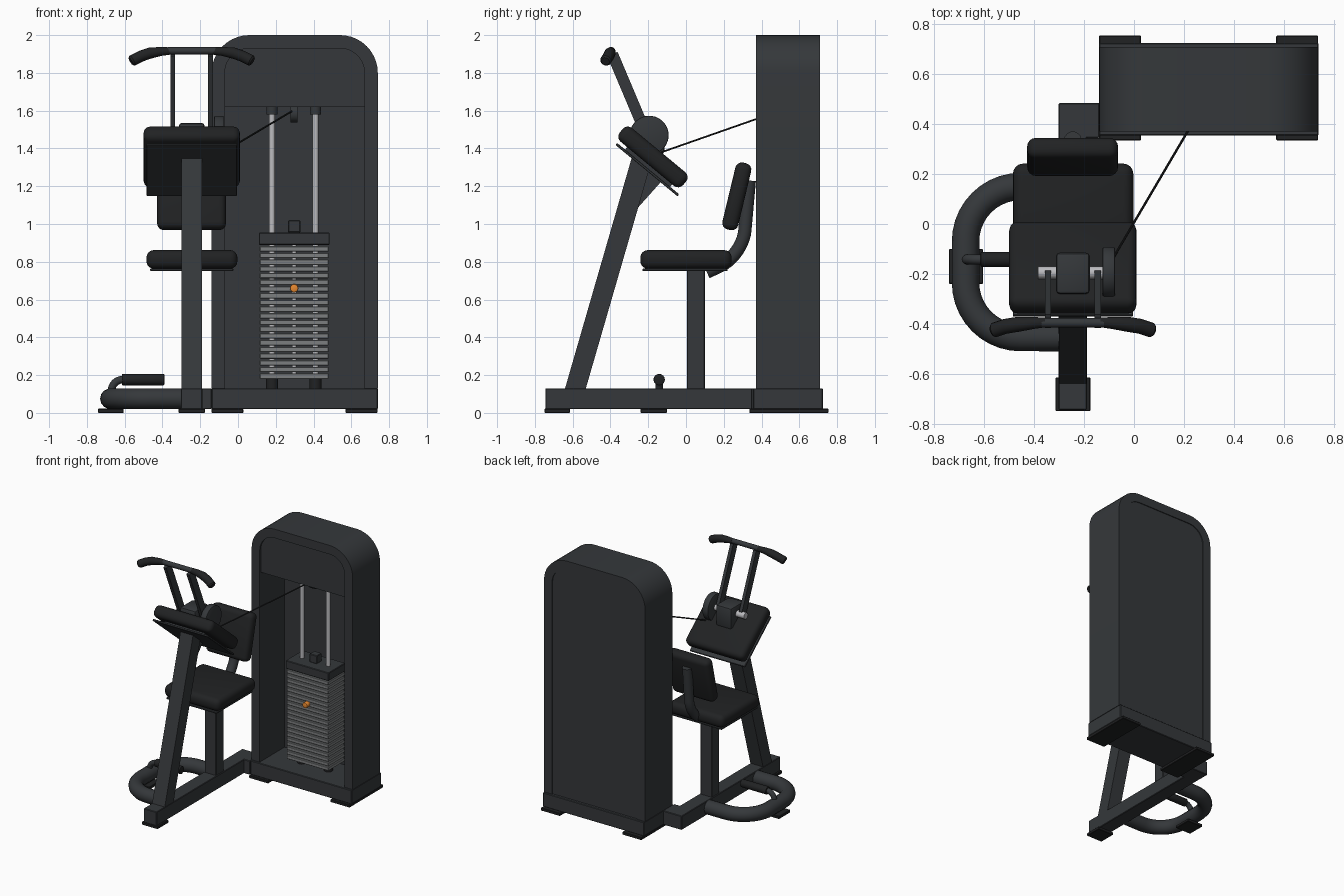
import bpy, bmesh, math
from mathutils import Vector, Matrix

if "Cube" in bpy.data.objects:
    bpy.data.objects.remove(bpy.data.objects["Cube"])

def mat(name, c):
    m = bpy.data.materials.new(name)
    m.diffuse_color = (*c, 1)
    m.use_nodes = True
    m.node_tree.nodes["Principled BSDF"].inputs["Base Color"].default_value = m.diffuse_color
    return m

FRAME = mat("frame_paint", (0.035, 0.039, 0.043))
PAD = mat("black_vinyl", (0.015, 0.016, 0.017))
STEEL = mat("steel", (0.50, 0.50, 0.52))
IRON = mat("weight_grey", (0.20, 0.21, 0.215))
ORANGE = mat("orange", (0.80, 0.25, 0.03))
CX = -0.245                                   # centre line of the seat unit

def finish(name, bm, m):
    bmesh.ops.recalc_face_normals(bm, faces=bm.faces)
    me = bpy.data.meshes.new(name)
    bm.to_mesh(me)
    bm.free()
    ob = bpy.data.objects.new(name, me)
    bpy.context.collection.objects.link(ob)
    me.materials.append(m)
    return ob

def box(name, x, y, z, m=FRAME, bevel=0.004, seg=1, tilt=0):
    """Box from (min, max) ranges, bevelled, tilted about its own x axis."""
    bm = bmesh.new()
    bmesh.ops.create_cube(bm, size=1)
    bmesh.ops.scale(bm, vec=(x[1] - x[0], y[1] - y[0], z[1] - z[0]), verts=bm.verts)
    if bevel:
        bmesh.ops.bevel(bm, geom=bm.edges[:], offset=bevel, segments=seg,
                        profile=0.5, affect='EDGES')
    ob = finish(name, bm, m)
    ob.location = (sum(x) / 2, sum(y) / 2, sum(z) / 2)
    ob.rotation_euler.x = math.radians(tilt)
    return ob

def cyl(name, a, b, r, m=FRAME, sides=24, bevel=0.0):
    """Cylinder between two points."""
    a, b = Vector(a), Vector(b)
    bm = bmesh.new()
    bmesh.ops.create_cone(bm, cap_ends=True, segments=sides, radius1=r, radius2=r,
                          depth=(b - a).length)
    if bevel:
        rim = [e for e in bm.edges if abs(e.verts[0].co.z - e.verts[1].co.z) < 1e-5]
        bmesh.ops.bevel(bm, geom=rim, offset=bevel, segments=2, profile=0.5, affect='EDGES')
    rot = Vector((0, 0, 1)).rotation_difference(b - a).to_matrix().to_4x4()
    bm.transform(Matrix.Translation((a + b) / 2) @ rot)
    return finish(name, bm, m)

def prism(name, yz, x0, x1, m=FRAME):
    """Side profile in y, z extruded across x."""
    bm = bmesh.new()
    f = bm.faces.new([bm.verts.new((x0, y, z)) for y, z in yz])
    ext = bmesh.ops.extrude_face_region(bm, geom=[f])
    bmesh.ops.translate(bm, vec=(x1 - x0, 0, 0),
                        verts=[v for v in ext["geom"] if isinstance(v, bmesh.types.BMVert)])
    return finish(name, bm, m)

def tube(name, pts, r, fillet=0.0, m=FRAME, radii=None):
    """Round tube along a path whose corners are filleted."""
    pts = [Vector(p) for p in pts]
    path = [pts[0]]
    for p, c, n in zip(pts, pts[1:], pts[2:]):
        if not fillet:
            path.append(c)
            continue
        a = c + (p - c).normalized() * fillet
        b = c + (n - c).normalized() * fillet
        for i in range(11):
            t = i / 10 * math.pi / 2          # elliptical corner
            path.append(c + (a - c) * (1 - math.sin(t)) + (b - c) * (1 - math.cos(t)))
    path.append(pts[-1])
    cu = bpy.data.curves.new(name, 'CURVE')
    cu.dimensions = '3D'
    cu.bevel_depth, cu.bevel_resolution, cu.use_fill_caps = r, 5, True
    sp = cu.splines.new('POLY')
    sp.points.add(len(path) - 1)
    for i, p in enumerate(path):
        sp.points[i].co = (*p, 1)
        if radii:
            sp.points[i].radius = radii[i]
    cu.materials.append(m)
    ob = bpy.data.objects.new(name, cu)
    bpy.context.collection.objects.link(ob)
    return ob

def arch(x0, x1, z0, z1, r, n=10):
    """Upright outline with rounded top corners, open at the bottom."""
    pts = [(x0, z0)]
    for cx, start in ((x0 + r, 180), (x1 - r, 90)):
        for i in range(n + 1):
            a = math.radians(start - 90 * i / n)
            pts.append((cx + r * math.cos(a), z1 - r + r * math.sin(a)))
    return pts + [(x1, z0)]

def slab(name, outline, inner, y0, y1, m=FRAME):
    """Arch outline (solid, or a frame if inner is given) extruded in y."""
    bm = bmesh.new()
    vo = [bm.verts.new((x, y0, z)) for x, z in outline]
    if inner:
        vi = [bm.verts.new((x, y0, z)) for x, z in inner]
        faces = [bm.faces.new((vo[i], vo[i + 1], vi[i + 1], vi[i])) for i in range(len(vo) - 1)]
    else:
        faces = [bm.faces.new(vo)]
    ext = bmesh.ops.extrude_face_region(bm, geom=faces)
    bmesh.ops.translate(bm, vec=(0, y1 - y0, 0),
                        verts=[v for v in ext["geom"] if isinstance(v, bmesh.types.BMVert)])
    return finish(name, bm, m)

# Weight cabinet: arched shell, back panel, header and base
slab("cabinet_shell", arch(-0.14, 0.74, 0.13, 2.0, 0.2), arch(-0.07, 0.67, 0.13, 1.93, 0.13), 0.37, 0.71)
slab("cabinet_back_panel", arch(-0.07, 0.67, 0.13, 1.93, 0.13), None, 0.68, 0.703)
slab("cabinet_header", arch(-0.07, 0.67, 1.62, 1.93, 0.13), None, 0.385, 0.68)
box("cabinet_base", (-0.14, 0.74), (0.355, 0.725), (0.02, 0.13))
for i, x in enumerate((-0.14, 0.57)):
    box(f"cabinet_foot_{i}", (x, x + 0.168), (0.335, 0.755), (0, 0.022), PAD, 0.003)

# Weight stack, guide rods and selector
for i in range(20):
    z = 0.18 + i * 0.0355
    box(f"weight_plate_{i}", (0.115, 0.48), (0.44, 0.64), (z, z + 0.028), IRON, 0.003)
box("stack_top_plate", (0.11, 0.485), (0.435, 0.645), (0.89, 0.955))
box("stack_lifting_block", (0.265, 0.33), (0.51, 0.57), (0.955, 1.02))
cyl("selector_rod", (0.297, 0.54, 0.18), (0.297, 0.54, 0.95), 0.012, STEEL)
for i, x in enumerate((0.18, 0.41)):
    cyl(f"guide_rod_{i}", (x, 0.54, 0.13), (x, 0.54, 1.62), 0.016, STEEL)
    cyl(f"rod_collar_{i}", (x, 0.54, 1.58), (x, 0.54, 1.625), 0.03)
    cyl(f"rubber_bumper_{i}", (x, 0.54, 0.125), (x, 0.54, 0.18), 0.032, PAD)
cyl("selector_pin", (0.297, 0.405, 0.66), (0.297, 0.45, 0.66), 0.022, ORANGE, bevel=0.006)
cyl("cabinet_pulley", (0.277, 0.53, 1.585), (0.315, 0.53, 1.585), 0.047)
cyl("cable", (-0.08, -0.13, 1.38), (0.285, 0.49, 1.597), 0.005, PAD, 8)

# Base rail, feet and foot loop
box("base_rail", (-0.302, -0.188), (-0.745, 0.36), (0.02, 0.13))
box("cabinet_joint", (-0.302, -0.138), (0.345, 0.485), (0.02, 0.13))
box("front_foot", (-0.315, -0.175), (-0.75, -0.615), (0, 0.022), PAD, 0.003)
box("side_foot", (-0.742, -0.605), (-0.24, -0.1), (0, 0.022), PAD, 0.003)
tube("side_loop", [(-0.25, 0.15, 0.075), (-0.675, 0.15, 0.075),
                   (-0.675, -0.455, 0.075), (-0.25, -0.455, 0.075)], 0.055, 0.22)
tube("footrest_bracket", [(-0.67, -0.142, 0.09), (-0.67, -0.142, 0.176),
                          (-0.55, -0.142, 0.176)], 0.02, 0.06)
cyl("footrest_roller", (-0.615, -0.142, 0.176), (-0.39, -0.142, 0.176), 0.03, PAD, bevel=0.005)

# Seat and backrest
box("seat_post", (-0.295, -0.195), (0.005, 0.1), (0.12, 0.755))
box("seat_plate", (-0.465, -0.025), (-0.23, 0.22), (0.75, 0.764), bevel=0.003)
box("seat", (-0.485, -0.003), (-0.242, 0.242), (0.763, 0.862), PAD, 0.04, 4)
tube("backrest_tube", [(CX, 0.11, 0.745), (CX, 0.30, 0.835), (CX, 0.335, 1.23)], 0.036, 0.13)
box("back_pad", (-0.428, -0.064), (0.226, 0.312), (0.965, 1.328), PAD, 0.035, 4, tilt=-13.5)

# Leaning front post with gusset, arm pad on top
prism("front_post", [(-0.646, 0.11), (-0.536, 0.11), (-0.197, 1.281), (-0.286, 1.355)], -0.3, -0.19)
prism("post_gusset", [(-0.26, 1.08), (-0.13, 1.226), (-0.205, 1.288)], -0.275, -0.215)
box("arm_pad_plate", (-0.485, -0.005), (-0.418, 0.008), (1.281, 1.295), bevel=0.003, tilt=-39.6)
box("arm_pad_spacer", (-0.42, -0.07), (-0.35, -0.04), (1.285, 1.325), bevel=0, tilt=-39.6)
box("arm_pad", (-0.5, 0.01), (-0.393, 0.043), (1.308, 1.402), PAD, 0.035, 4, tilt=-39.6)

# Pivot: hub, axle and cam wheel
box("pivot_hub", (-0.313, -0.177), (-0.28, -0.115), (1.37, 1.535), bevel=0.015, seg=2)
cyl("pivot_axle", (-0.385, -0.195, 1.47), (-0.11, -0.195, 1.47), 0.025, STEEL)
cyl("cam_wheel", (-0.126, -0.195, 1.47), (-0.076, -0.195, 1.47), 0.103, sides=40, bevel=0.006)

# Lever bars and handles, mirrored about the seat centre line
a, b = Vector((-0.2, 1.45)), Vector((-0.39, 1.9))
w = Vector((0.918, 0.396)) * 0.03
for side, s in (("left", -1), ("right", 1)):
    x = CX + s * 0.1
    prism(f"lever_bar_{side}", [a - w, a + w, b + w, b - w], x - 0.0125, x + 0.0125)
    tube(f"handle_grip_{side}",
         [(CX + s * dx, y, z) for dx, y, z in ((0.11, -0.394, 1.916), (0.16, -0.397, 1.914),
          (0.22, -0.402, 1.905), (0.27, -0.41, 1.888), (0.315, -0.425, 1.865), (0.322, -0.427, 1.861))],
         0.03, m=PAD, radii=[0.65, 0.8, 1, 1, 1, 0.75])
cyl("handle_crossbar", (-0.37, -0.396, 1.917), (-0.12, -0.396, 1.917), 0.019)

# Turn tubes into meshes and smooth everything except hard edges
bpy.ops.object.select_all(action='SELECT')
bpy.context.view_layer.objects.active = bpy.data.objects["side_loop"]
bpy.ops.object.convert(target='MESH')
bpy.ops.object.select_all(action='SELECT')
bpy.ops.object.shade_smooth_by_angle(angle=math.radians(35))
